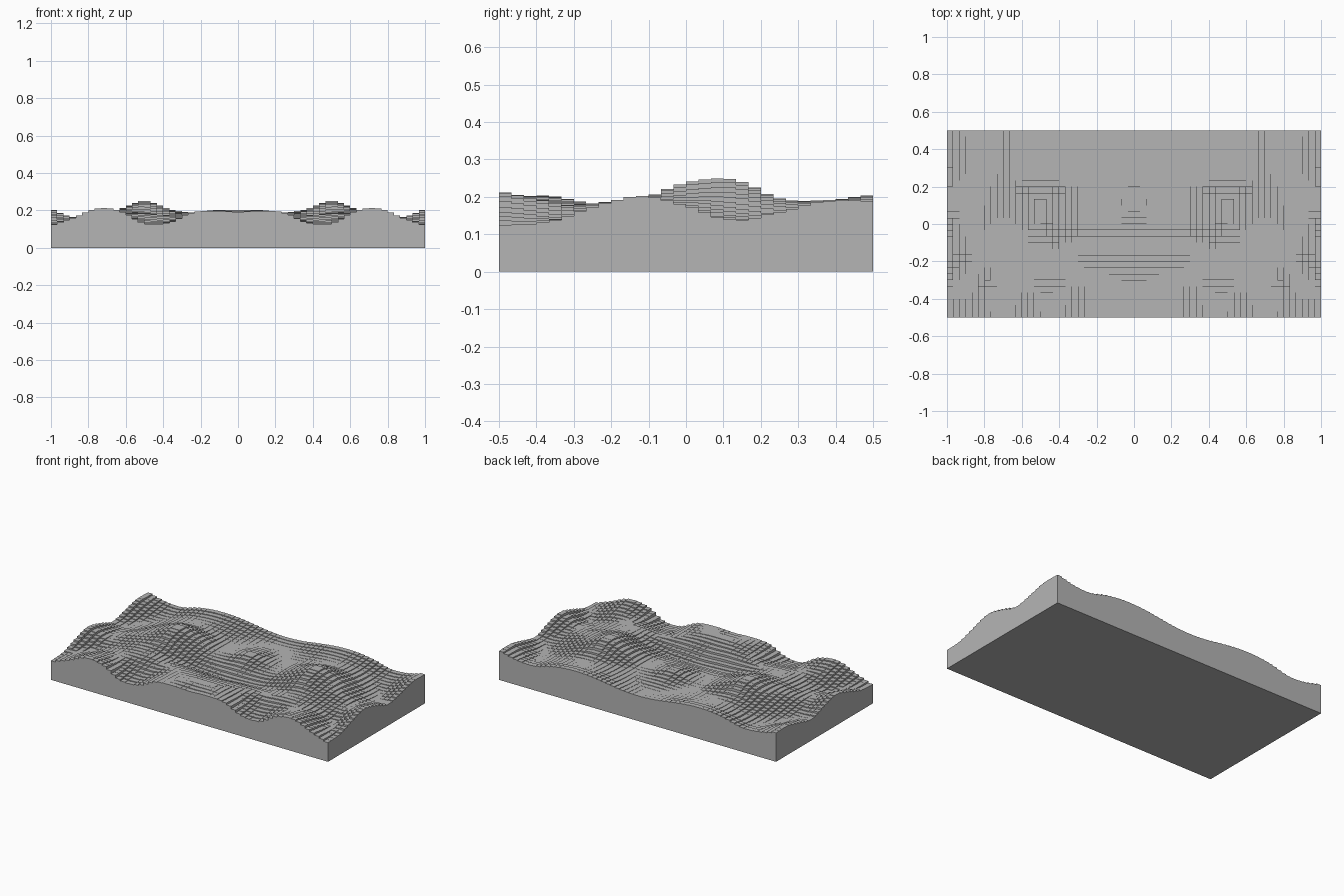
import bpy
import bmesh
import math

cube = bpy.data.objects.get("Cube")
if cube:
    bpy.data.objects.remove(cube, do_unlink=True)

# Control heights in thousandths: rows run front to back,
# columns from the centre line to the side
HEIGHTS = [
    [190, 196, 188, 132, 128, 198, 214, 165, 118],
    [203, 200, 182, 146, 150, 180, 188, 150, 130],
    [175, 180, 178, 172, 182, 180, 160, 135, 178],
    [130, 134, 142, 165, 192, 190, 165, 160, 209],
    [165, 160, 165, 198, 238, 205, 178, 152, 180],
    [195, 172, 170, 210, 248, 208, 160, 135, 139],
    [172, 165, 168, 185, 196, 182, 145, 132, 165],
    [158, 162, 175, 188, 190, 175, 145, 150, 195],
    [165, 172, 190, 204, 205, 190, 160, 165, 192],
]
LAST = len(HEIGHTS) - 1
COLUMNS, ROWS = 60, 30
CELL = 2 / COLUMNS


def spline(a, b, c, d, t):
    """Smooth curve from b to c."""
    return b + t * ((c - a) + t * ((2 * a - 5 * b + 4 * c - d)
                                   + t * (3 * (b - c) + d - a))) / 2


def along(values, u, mirrored):
    """Smooth value at position u along a row of control values."""
    i = min(int(u), LAST - 1)

    def pick(k):
        if k < 0:
            return values[-k] if mirrored else 2 * values[0] - values[1]
        if k > LAST:
            return 2 * values[LAST] - values[LAST - 1]
        return values[k]

    return spline(*(pick(i + k) for k in (-1, 0, 1, 2)), u - i)


def ground_height(x, y):
    """Terrain height, the same on both sides of the centre line."""
    column = [along(row, abs(x) * LAST, True) for row in HEIGHTS]
    return along(column, (y + 0.5) * LAST, False) / 1000


def cell_height(i, j):
    """Top of one square pillar; zero outside the block."""
    if not (0 <= i < COLUMNS and 0 <= j < ROWS):
        return 0.0
    return ground_height((i + 0.5) * CELL - 1, (j + 0.5) * CELL - 0.5)


heights = {(i, j): cell_height(i, j)
           for i in range(-1, COLUMNS + 1) for j in range(-1, ROWS + 1)}

bm = bmesh.new()


def quad(*corners):
    bm.faces.new([bm.verts.new(c) for c in corners])


# Pillar tops, with risers towards the next cell in x and in y
for (i, j), h in heights.items():
    x0, y0 = i * CELL - 1, j * CELL - 0.5
    x1, y1 = x0 + CELL, y0 + CELL
    if h > 0:
        quad((x0, y0, h), (x1, y0, h), (x1, y1, h), (x0, y1, h))
    n = heights.get((i + 1, j), 0.0)
    if not math.isclose(n, h, abs_tol=1e-6):
        quad((x1, y0, h), (x1, y0, n), (x1, y1, n), (x1, y1, h))
    n = heights.get((i, j + 1), 0.0)
    if not math.isclose(n, h, abs_tol=1e-6):
        quad((x0, y1, h), (x1, y1, h), (x1, y1, n), (x0, y1, n))

# Flat underside
quad((-1, -0.5, 0), (-1, 0.5, 0), (1, 0.5, 0), (1, -0.5, 0))
bmesh.ops.remove_doubles(bm, verts=bm.verts, dist=1e-6)

mesh = bpy.data.meshes.new("terrain_block")
bm.to_mesh(mesh)
bm.free()
terrain = bpy.data.objects.new("terrain_block", mesh)
bpy.context.collection.objects.link(terrain)

# Single plain grey
grey = bpy.data.materials.new("plain_grey")
grey.use_nodes = True
colour = (0.46, 0.46, 0.46, 1)
grey.diffuse_color = colour
grey.node_tree.nodes["Principled BSDF"].inputs["Base Color"].default_value = colour
mesh.materials.append(grey)
